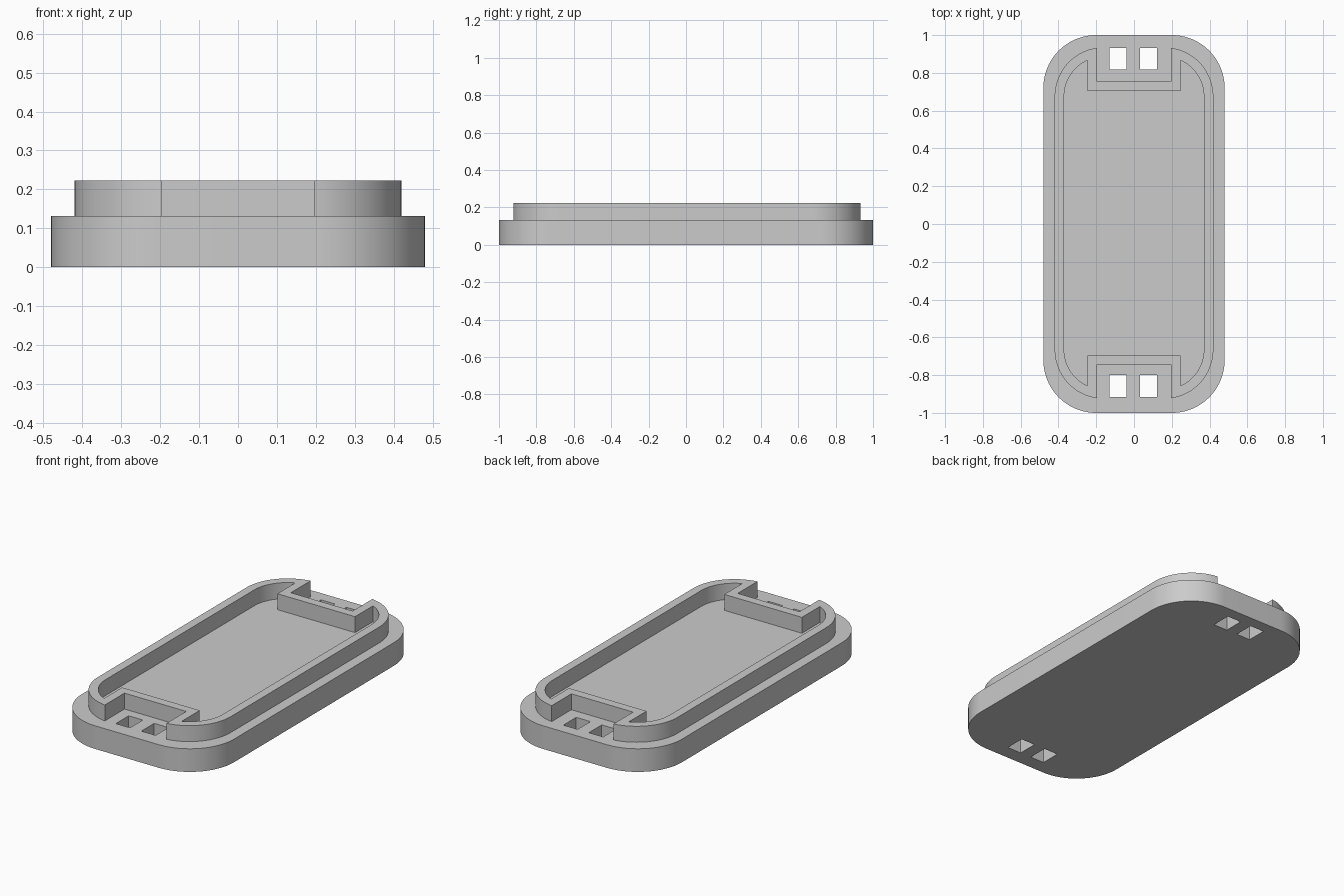
import bpy
import bmesh
from math import asin, cos, pi, sin

if "Cube" in bpy.data.objects:
    bpy.data.objects.remove(bpy.data.objects["Cube"], do_unlink=True)

BASE_TOP, RIM_TOP = 0.132, 0.223
SHIFT_Y = 0.005          # rim and slots sit slightly toward the back
ARC_STEPS = 24

grey = bpy.data.materials.new("plain grey")
grey.use_nodes = True
grey.diffuse_color = (0.6, 0.6, 0.6, 1)
grey.node_tree.nodes["Principled BSDF"].inputs["Base Color"].default_value = (0.6, 0.6, 0.6, 1)


def corner(hx, hy, r, start_x):
    """Arc of the +x +y corner, from x = start_x round to the side."""
    cx, cy = hx - r, hy - r
    first = asin((start_x - cx) / r)
    angles = [first + (pi / 2 - first) * i / ARC_STEPS for i in range(ARC_STEPS + 1)]
    return [(cx + r * sin(a), cy + r * cos(a)) for a in angles]


def mirrored_loop(quarter):
    """Mirror a +x +y quarter, listed clockwise, into a closed outline."""
    right = quarter + [(x, -y) for x, y in reversed(quarter)]
    return right + [(-x, y) for x, y in reversed(right)]


def add_loop(bm, points, z, shift=0.0):
    return [bm.verts.new((x, y + shift, z)) for x, y in points]


def loop_edges(bm, verts):
    return [bm.edges.new((v, verts[i - 1])) for i, v in enumerate(verts)]


def finish(bm, name):
    bmesh.ops.recalc_face_normals(bm, faces=bm.faces[:])
    mesh = bpy.data.meshes.new(name)
    bm.to_mesh(mesh)
    bm.free()
    mesh.materials.append(grey)
    obj = bpy.data.objects.new(name, mesh)
    bpy.context.collection.objects.link(obj)
    bpy.ops.object.select_all(action="DESELECT")
    obj.select_set(True)
    bpy.context.view_layer.objects.active = obj
    bpy.ops.object.shade_smooth_by_angle(angle=pi / 6)


# Base plate: rounded outline with two strap slots through each end
bm = bmesh.new()
edges = loop_edges(bm, add_loop(bm, mirrored_loop(corner(0.48, 1.0, 0.28, 0.2)), 0))
for x in (-0.085, 0.076):
    for y in (-0.858, 0.875):
        slot = [(x + 0.045 * a, y + 0.058 * b) for a, b in ((-1, -1), (1, -1), (1, 1), (-1, 1))]
        edges += loop_edges(bm, add_loop(bm, slot, 0))
bmesh.ops.triangle_fill(bm, edges=edges, use_beauty=True, normal=(0, 0, 1))
top = bmesh.ops.extrude_face_region(bm, geom=bm.faces[:], use_keep_orig=True)["geom"]
bmesh.ops.translate(bm, vec=(0, 0, BASE_TOP),
                    verts=[g for g in top if isinstance(g, bmesh.types.BMVert)])
finish(bm, "base_plate")

# Raised rim: even-width wall that steps inward around the slots
bm = bmesh.new()
outer = mirrored_loop([(0.195, 0.75)] + corner(0.42, 0.93, 0.26, 0.195))
inner = mirrored_loop([(0.245, 0.70)] + corner(0.37, 0.88, 0.21, 0.245))
rings = [add_loop(bm, pts, z, SHIFT_Y) for pts, z in (
    (outer, BASE_TOP - 0.01), (outer, RIM_TOP), (inner, RIM_TOP), (inner, BASE_TOP - 0.01))]
for k, ring in enumerate(rings):
    below = rings[k - 1]
    for i in range(len(ring)):
        bm.faces.new((below[i - 1], below[i], ring[i], ring[i - 1]))
finish(bm, "raised_rim")
